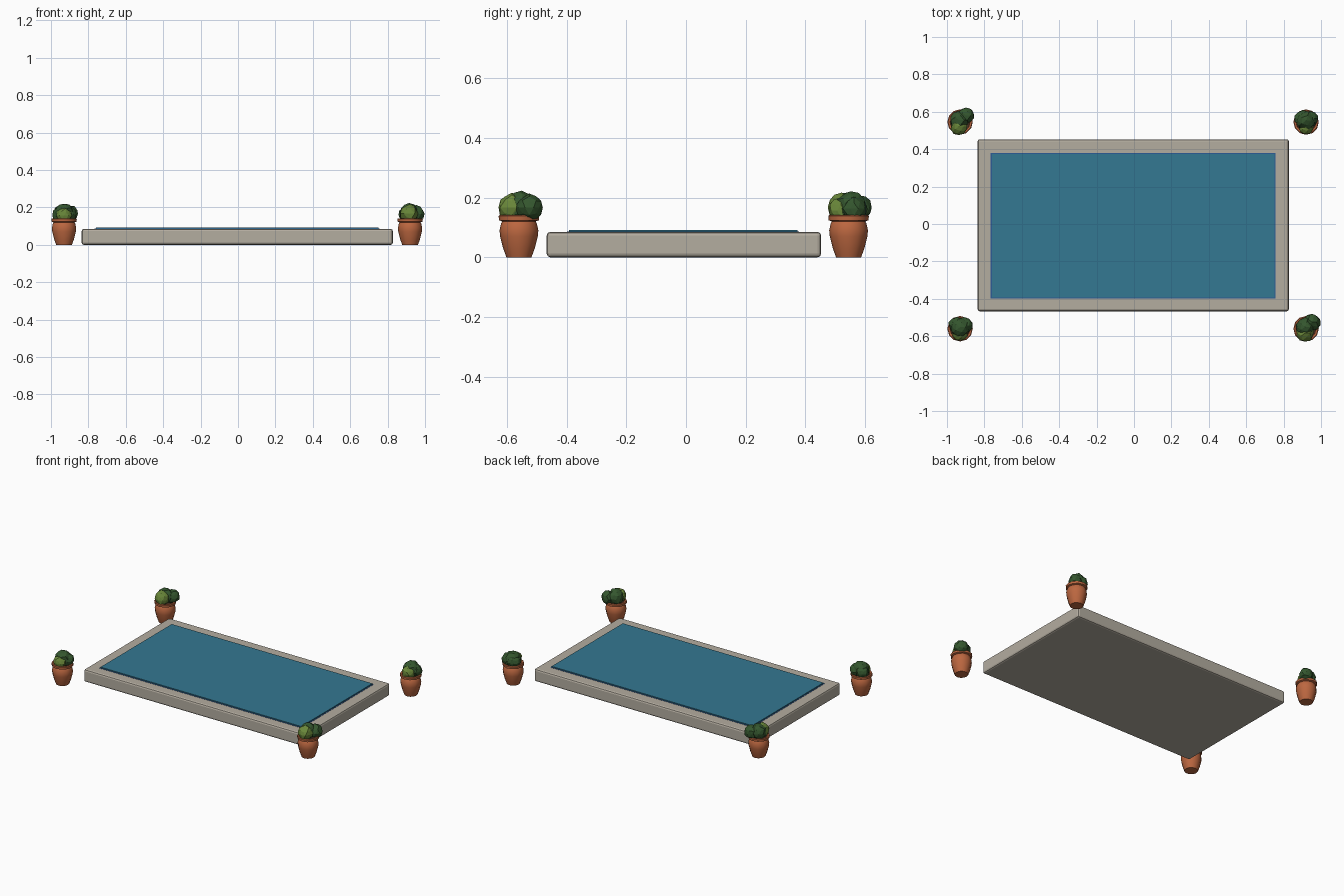
import bpy, bmesh, math, random
from mathutils import Vector

random.seed(4)
if "Cube" in bpy.data.objects:
    bpy.data.objects.remove(bpy.data.objects["Cube"], do_unlink=True)


def linear(v):
    v /= 255
    return v / 12.92 if v <= 0.04045 else ((v + 0.055) / 1.055) ** 2.4


def material(name, r, g, b):
    m = bpy.data.materials.new(name)
    m.use_nodes = True
    col = (linear(r), linear(g), linear(b), 1)
    m.diffuse_color = col
    m.node_tree.nodes["Principled BSDF"].inputs["Base Color"].default_value = col
    return m


STONE = material("stone", 180, 173, 160)
WATER = material("water", 52, 120, 146)
LINER = material("deep_blue", 44, 92, 150)
CLAY = material("terracotta", 188, 103, 64)
SOIL = material("soil", 70, 48, 34)
DARK = material("dark_leaf", 52, 86, 46)
LIGHT = material("light_leaf", 106, 136, 58)


def finish(name, bm, mat):
    bmesh.ops.recalc_face_normals(bm, faces=bm.faces)
    mesh = bpy.data.meshes.new(name)
    bm.to_mesh(mesh)
    bm.free()
    mesh.materials.append(mat)
    ob = bpy.data.objects.new(name, mesh)
    bpy.context.collection.objects.link(ob)
    return ob


def box(name, lo, hi, mat, bevel=0):
    bm = bmesh.new()
    bmesh.ops.create_cube(bm, size=1)
    lo, hi = Vector(lo), Vector(hi)
    for v in bm.verts:
        v.co = (lo + hi) / 2 + v.co * (hi - lo)
    ob = finish(name, bm, mat)
    if bevel:
        mod = ob.modifiers.new("bevel", "BEVEL")
        mod.width, mod.segments = bevel, 2
    return ob


def lathe(name, profile, centre, mat, sides=12):
    bm = bmesh.new()
    rings = []
    for r, z in profile:
        rings.append([bm.verts.new((centre[0] + r * math.cos(math.tau * i / sides),
                                    centre[1] + r * math.sin(math.tau * i / sides), z))
                      for i in range(sides)])
    for a, b in zip(rings, rings[1:]):
        for i in range(sides):
            j = (i + 1) % sides
            bm.faces.new((a[i], a[j], b[j], b[i]))
    bm.faces.new(rings[0])
    bm.faces.new(rings[-1])
    return finish(name, bm, mat)


def leaf_clump(name, centre, radius, mat):
    bm = bmesh.new()
    bmesh.ops.create_icosphere(bm, subdivisions=2, radius=radius)
    for v in bm.verts:
        v.co = Vector(centre) + v.co * random.uniform(0.9, 1.06)
    return finish(name, bm, mat)


# Pool basin with softened stone edges
box("stone_basin", (-0.836, -0.467, 0), (0.828, 0.453, 0.085), STONE, 0.012)
box("pool_liner", (-0.766, -0.399, 0.08), (0.757, 0.379, 0.0865), LINER)
box("water_surface", (-0.76, -0.393, 0.08), (0.751, 0.373, 0.092), WATER)

# Potted shrubs: spreading ones on one diagonal, compact ones on the other
POT = [(0.042, 0), (0.053, 0.03), (0.063, 0.07), (0.065, 0.09), (0.06, 0.113),
       (0.056, 0.12), (0.067, 0.124), (0.068, 0.138), (0.064, 0.142), (0.054, 0.14), (0.052, 0.128)]
SPREADING = [(-0.005, 0.01, 0.17, 0.051, DARK), (-0.005, -0.023, 0.167, 0.048, LIGHT),
             (0.032, 0.035, 0.166, 0.045, DARK)]
COMPACT = [(0, 0.008, 0.17, 0.052, DARK), (0, -0.026, 0.157, 0.042, LIGHT),
           (-0.018, 0.02, 0.16, 0.044, DARK), (0.022, 0.018, 0.163, 0.044, DARK)]
for side, x in (("right", -0.93), ("left", 0.92)):
    for end, y in (("front", -0.56), ("back", 0.545)):
        tag = end + "_" + side
        pot = lathe("pot_" + tag, POT, (x, y), CLAY)
        for poly in pot.data.polygons:
            poly.use_smooth = True
        bpy.ops.object.select_all(action="DESELECT")
        pot.select_set(True)
        bpy.context.view_layer.objects.active = pot
        bpy.ops.object.shade_smooth_by_angle(angle=math.radians(35))
        lathe("soil_" + tag, [(0.053, 0.126), (0.053, 0.131)], (x, y), SOIL)
        clumps = SPREADING if x * y < 0 else COMPACT
        for n, (dx, dy, z, r, mat) in enumerate(clumps):
            leaf_clump("foliage_%s_%d" % (tag, n + 1), (x + dx, y + dy, z), r, mat)
